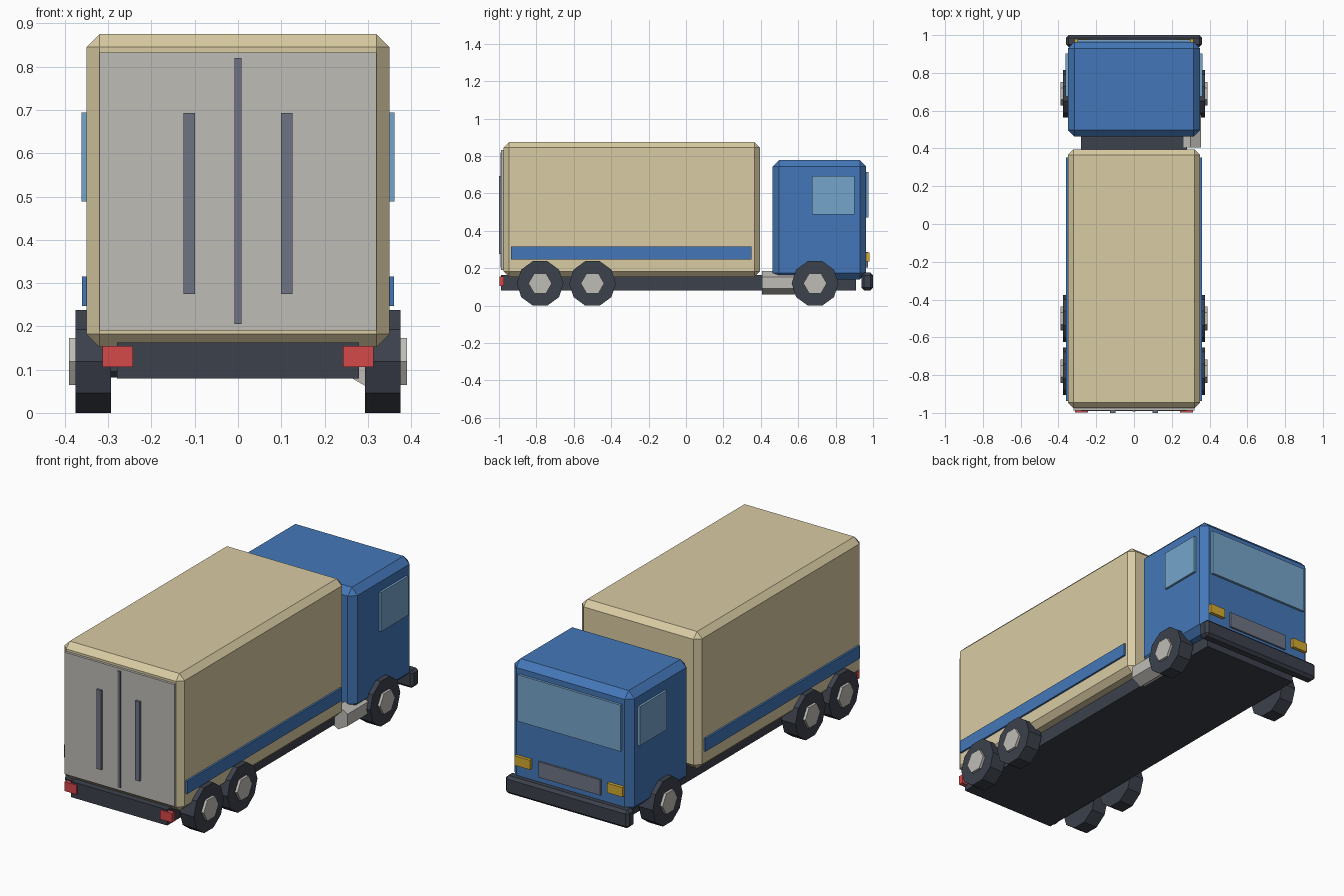
import bpy, bmesh, math
from mathutils import Matrix

if "Cube" in bpy.data.objects:
    bpy.data.objects.remove(bpy.data.objects["Cube"])


def lin(c):
    c /= 255
    return c / 12.92 if c <= 0.04045 else ((c + 0.055) / 1.055) ** 2.4


def mat(name, r, g, b):
    m = bpy.data.materials.new(name)
    m.diffuse_color = (lin(r), lin(g), lin(b), 1)
    m.use_nodes = True
    m.node_tree.nodes["Principled BSDF"].inputs["Base Color"].default_value = m.diffuse_color
    return m


BLUE = mat("cab blue", 68, 119, 184)
BEIGE = mat("cargo beige", 217, 203, 163)
GREY = mat("light grey", 190, 188, 182)
DARK = mat("dark rubber", 60, 65, 76)
SLATE = mat("slate", 110, 116, 132)
GLASS = mat("window glass", 118, 165, 203)
RED = mat("tail red", 212, 72, 74)
YELLOW = mat("lamp yellow", 212, 170, 50)


def finish(name, bm, material):
    bmesh.ops.recalc_face_normals(bm, faces=bm.faces[:])
    me = bpy.data.meshes.new(name)
    bm.to_mesh(me)
    bm.free()
    me.materials.append(material)
    ob = bpy.data.objects.new(name, me)
    bpy.context.collection.objects.link(ob)
    return ob


def box(name, material, x, y, z, bevel=0):
    """Box from (min, max) ranges, optionally chamfered."""
    bm = bmesh.new()
    bmesh.ops.create_cube(bm, size=1)
    for v in bm.verts:
        v.co = [r[0] + (c + 0.5) * (r[1] - r[0]) for r, c in zip((x, y, z), v.co)]
    if bevel:
        bmesh.ops.bevel(bm, geom=bm.edges[:], offset=bevel, segments=1,
                        profile=0.5, affect='EDGES')
    return finish(name, bm, material)


def pair(name, material, x, y, z):
    """The same box on both sides of the truck."""
    box(name + "_right", material, x, y, z)
    box(name + "_left", material, (-x[1], -x[0]), y, z)


def prism(name, material, sides, radius, length, centre, axis):
    """Cylinder along x (a corner facing y) or along y (a corner facing up)."""
    bm = bmesh.new()
    bmesh.ops.create_cone(bm, cap_ends=True, segments=sides, radius1=radius,
                          radius2=radius, depth=length)
    # put a corner exactly on the +y axis before tipping the cylinder over
    bm.verts.ensure_lookup_table()
    v = bm.verts[0].co
    bm.transform(Matrix.Rotation(math.pi / 2 - math.atan2(v.y, v.x), 4, 'Z'))
    bm.transform(Matrix.Rotation(math.pi / 2, 4, 'Y' if axis == 'x' else 'X'))
    bm.transform(Matrix.Translation(centre))
    return finish(name, bm, material)


# Chassis and bodies
box("chassis", DARK, (-0.28, 0.28), (-0.99, 0.91), (0.08, 0.163))
box("cargo_box", BEIGE, (-0.35, 0.35), (-0.975, 0.395), (0.152, 0.875), 0.03)
box("cab", BLUE, (-0.35, 0.35), (0.463, 0.963), (0.14, 0.778), 0.034)
box("front_bumper", DARK, (-0.36, 0.36), (0.937, 1.0), (0.082, 0.176), 0.014)

# Cargo doors at the rear
box("rear_door", GREY, (-0.32, 0.32), (-0.988, -0.97), (0.19, 0.833))
box("door_seam", SLATE, (-0.008, 0.008), (-0.993, -0.985), (0.205, 0.82))
pair("door_bar", SLATE, (0.099, 0.126), (-1.0, -0.985), (0.275, 0.693))
pair("tail_light", RED, (0.243, 0.313), (-0.997, -0.973), (0.106, 0.155))

# Side stripes and cab details
pair("side_stripe", BLUE, (0.345, 0.36), (-0.936, 0.351), (0.247, 0.315))
pair("side_window", GLASS, (0.345, 0.362), (0.674, 0.902), (0.488, 0.694))
box("windshield", GLASS, (-0.30, 0.30), (0.955, 0.976), (0.47, 0.715))
box("grille", SLATE, (-0.18, 0.18), (0.955, 0.973), (0.205, 0.287))
pair("headlight", YELLOW, (0.225, 0.315), (0.955, 0.98), (0.235, 0.285))

# Fuel tank on the right side
prism("fuel_tank", GREY, 6, 0.063, 0.19, (0.3, 0.501, 0.122), 'y')

# Wheels with hubs
for axle, y in (("rear", -0.78), ("middle", -0.5), ("front", 0.69)):
    for side, s in (("right", 1), ("left", -1)):
        prism(f"{axle}_tyre_{side}", DARK, 10, 0.125, 0.082, (s * 0.335, y, 0.119), 'x')
        prism(f"{axle}_hub_{side}", GREY, 6, 0.0625, 0.05, (s * 0.365, y, 0.119), 'x')
